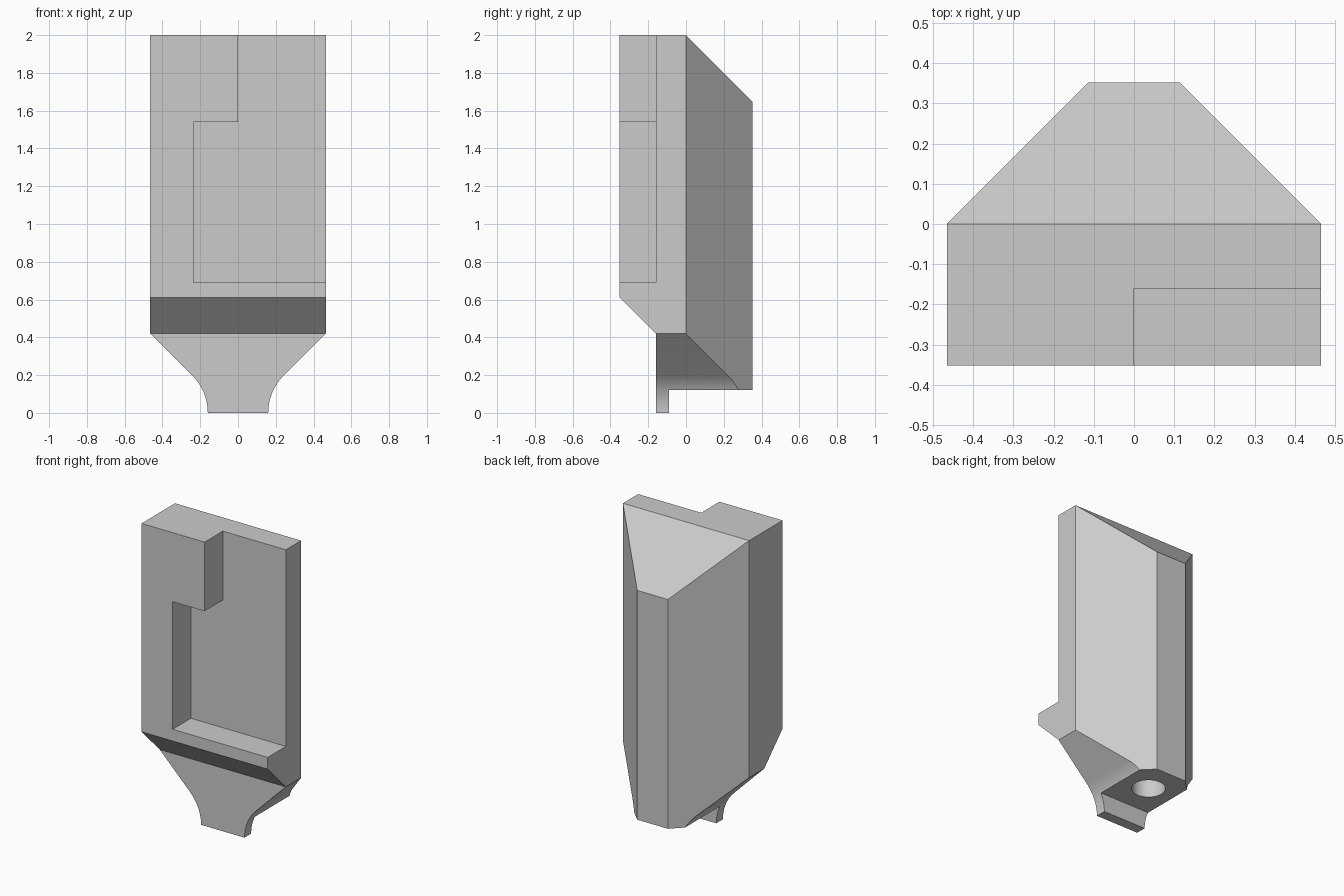
import bpy, bmesh
from math import sin, cos, pi, radians
from mathutils import Vector

default = bpy.data.objects.get("Cube")
if default:
    bpy.data.objects.remove(default, do_unlink=True)

grey = bpy.data.materials.new("plain_grey")
grey.use_nodes = True
colour = (0.6, 0.6, 0.6, 1)
grey.diffuse_color = colour
grey.node_tree.nodes["Principled BSDF"].inputs["Base Color"].default_value = colour


def prism(name, profile, axis, start, end):
    """Extrude a 2D profile along one axis; the other two axes stay in x, y, z order."""
    bm = bmesh.new()
    verts = []
    for p in profile:
        co = list(p)
        co.insert(axis, start)
        verts.append(bm.verts.new(co))
    face = bm.faces.new(verts)
    ext = bmesh.ops.extrude_face_region(bm, geom=[face])
    shift = Vector((0, 0, 0))
    shift[axis] = end - start
    moved = [g for g in ext["geom"] if isinstance(g, bmesh.types.BMVert)]
    bmesh.ops.translate(bm, verts=moved, vec=shift)
    bmesh.ops.recalc_face_normals(bm, faces=bm.faces)
    mesh = bpy.data.meshes.new(name)
    bm.to_mesh(mesh)
    bm.free()
    mesh.materials.append(grey)
    obj = bpy.data.objects.new(name, mesh)
    bpy.context.collection.objects.link(obj)
    return obj


def mirrored(half):
    return half + [(-x, v) for x, v in reversed(half)]


W, D = 0.465, 0.352      # half width, half depth
RECESS = -0.16           # plane of the pocket floor and neck front

# Body from the side: sloped top, front underside bevel, lip at the foot
body = prism("body", [
    (-D, 2), (0, 2), (D, 2 - D), (D, 0.12), (-0.09, 0.12),
    (-0.09, 0), (RECESS, 0), (RECESS, 0.42), (-D, 0.612)], 0, -0.6, 0.6)

# Front outline: straight sides tapering through a concave arc to the foot
R, FOOT, STEPS = 0.278, 0.16, 14
arc = [(FOOT + R * (1 - cos(a)), R * sin(a))
       for a in (pi / 4 * i / STEPS for i in range(STEPS + 1))]
outline = prism("front_outline",
                mirrored([(FOOT, -0.1)] + arc + [(W, 0.42), (W, 2.2)]), 1, -0.6, 0.6)

# Plan outline: diagonal rear corners
plan = prism("plan_outline",
             mirrored([(0.8, -0.6), (0.8, W - 0.8), (W - 0.4, 0.4)]), 2, -0.2, 2.2)

# Stepped pocket, open to the front, one side and the top
pocket = prism("pocket_cutter", [
    (0, 2.2), (0, 1.54), (-0.235, 1.54), (-0.235, 0.69), (0.7, 0.69), (0.7, 2.2)],
    1, -0.6, RECESS)

# Blind round hole in the underside
hole = prism("hole_cutter", [
    (0.103 * cos(2 * pi * i / 48), 0.137 + 0.103 * sin(2 * pi * i / 48))
    for i in range(48)], 2, -0.2, 0.52)

bpy.context.view_layer.objects.active = body
for cutter, operation in ((outline, "INTERSECT"), (plan, "INTERSECT"),
                          (pocket, "DIFFERENCE"), (hole, "DIFFERENCE")):
    mod = body.modifiers.new(cutter.name, "BOOLEAN")
    mod.operation = operation
    mod.solver = "EXACT"
    mod.object = cutter
    bpy.ops.object.modifier_apply(modifier=mod.name)
    bpy.data.objects.remove(cutter, do_unlink=True)

# Smooth the arcs and hole, keep the corners crisp
for obj in bpy.context.selected_objects:
    obj.select_set(False)
body.select_set(True)
bpy.ops.object.shade_smooth_by_angle(angle=radians(20))
